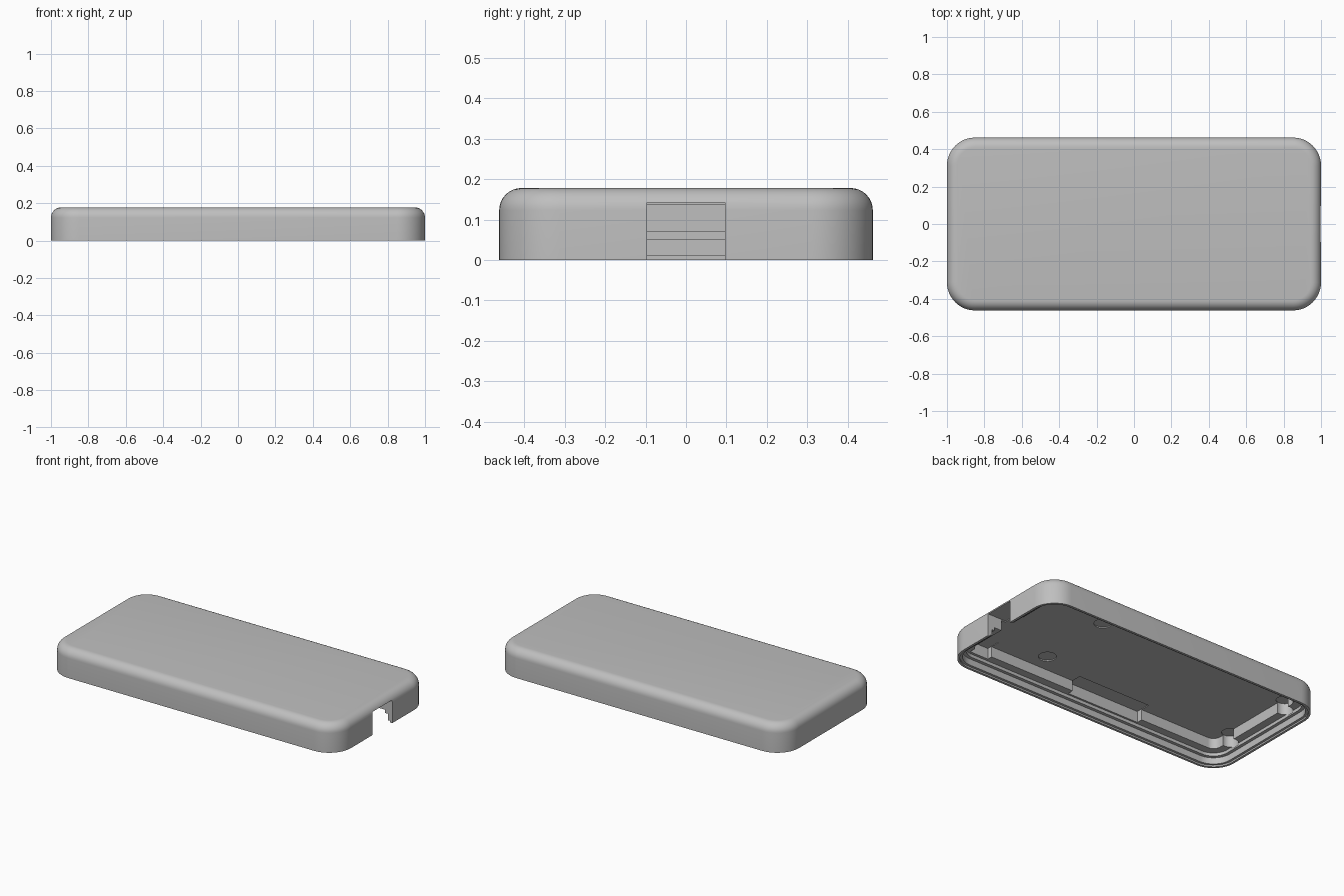
import bpy, bmesh, math

if "Cube" in bpy.data.objects:
    bpy.data.objects.remove(bpy.data.objects["Cube"])

HX, HY, H = 1.0, 0.462, 0.178     # half length, half width, height
CORNER, FILLET = 0.15, 0.055      # plan corner radius, top edge radius

mat = bpy.data.materials.new("grey_plastic")
mat.diffuse_color = (0.52, 0.52, 0.52, 1)
mat.use_nodes = True
mat.node_tree.nodes["Principled BSDF"].inputs["Base Color"].default_value = mat.diffuse_color


def ring(bm, inset, z, seg=12):
    """Rounded rectangle of vertices, inset from the outer wall."""
    r = max(CORNER - inset, 0.04)
    cx, cy = HX - inset - r, HY - inset - r
    verts = []
    for q, (sx, sy) in enumerate([(1, 1), (-1, 1), (-1, -1), (1, -1)]):
        for i in range(seg + 1):
            a = math.pi / 2 * (q + i / seg)
            verts.append(bm.verts.new((sx * cx + r * math.cos(a), sy * cy + r * math.sin(a), z)))
    return verts


def add_mesh(name, bm):
    bmesh.ops.recalc_face_normals(bm, faces=bm.faces[:])
    me = bpy.data.meshes.new(name)
    bm.to_mesh(me)
    bm.free()
    me.materials.append(mat)
    ob = bpy.data.objects.new(name, me)
    bpy.context.collection.objects.link(ob)
    return ob


# Hollow lid: outer wall with rounded top edge, stepped inner wall, board pocket
outer = [(FILLET * (1 - math.cos(t)), H - FILLET + FILLET * math.sin(t))
         for t in (math.pi / 2 * i / 8 for i in range(8, -1, -1))]
inner = [(0.0, 0.0), (0.015, 0.0), (0.015, 0.01), (0.03, 0.01), (0.03, 0.05),
         (0.05, 0.05), (0.05, 0.07), (0.1, 0.07), (0.1, 0.136)]
bm = bmesh.new()
rings = [ring(bm, i, z) for i, z in outer + inner]
for a, b in zip(rings, rings[1:]):
    n = len(a)
    for i in range(n):
        bm.faces.new((a[i], a[(i + 1) % n], b[(i + 1) % n], b[i]))
bm.faces.new(rings[0])
bm.faces.new(rings[-1])
lid = add_mesh("case_lid", bm)


def cut(ob):
    """Subtract a cutter from the lid and remove it."""
    ob.hide_render = True
    mod = lid.modifiers.new("cut", 'BOOLEAN')
    mod.operation, mod.solver, mod.object = 'DIFFERENCE', 'EXACT', ob
    bpy.context.view_layer.objects.active = lid
    bpy.ops.object.modifier_apply(modifier=mod.name)
    bpy.data.objects.remove(ob)


def cut_box(name, x, y, z):
    bm = bmesh.new()
    bmesh.ops.create_cube(bm, size=1)
    for v in bm.verts:
        v.co = [lo + (c + 0.5) * (hi - lo) for c, (lo, hi) in zip(v.co, (x, y, z))]
    cut(add_mesh(name, bm))


def cut_disc(name, x, y, r, z0, z1):
    bm = bmesh.new()
    bmesh.ops.create_cone(bm, cap_ends=True, segments=24, radius1=r, radius2=r, depth=z1 - z0)
    bmesh.ops.translate(bm, verts=bm.verts[:], vec=(x, y, (z0 + z1) / 2))
    cut(add_mesh(name, bm))


# Cable opening at the end
cut_box("cable_opening", (0.87, 1.1), (-0.097, 0.097), (-0.1, 0.142))

# Connector recess along the long wall
cut_box("connector_recess", (-0.36, 0.15), (-0.4, -0.3), (0.06, 0.141))

# Mounting clearances, mirrored across the width
for s in (-1, 1):
    cut_disc("end_clearance", -0.912, s * 0.24, 0.048, 0.06, 0.141)
    cut_disc("middle_clearance", 0.435, s * 0.245, 0.052, 0.12, 0.143)
    y = sorted((s * 0.3, s * 0.395))
    cut_box("corner_clearance", (0.75, 0.88), y, (0.06, 0.139))

# Smooth shading with sharp steps
bpy.ops.object.select_all(action='DESELECT')
lid.select_set(True)
bpy.context.view_layer.objects.active = lid
bpy.ops.object.shade_smooth_by_angle(angle=math.radians(30))
